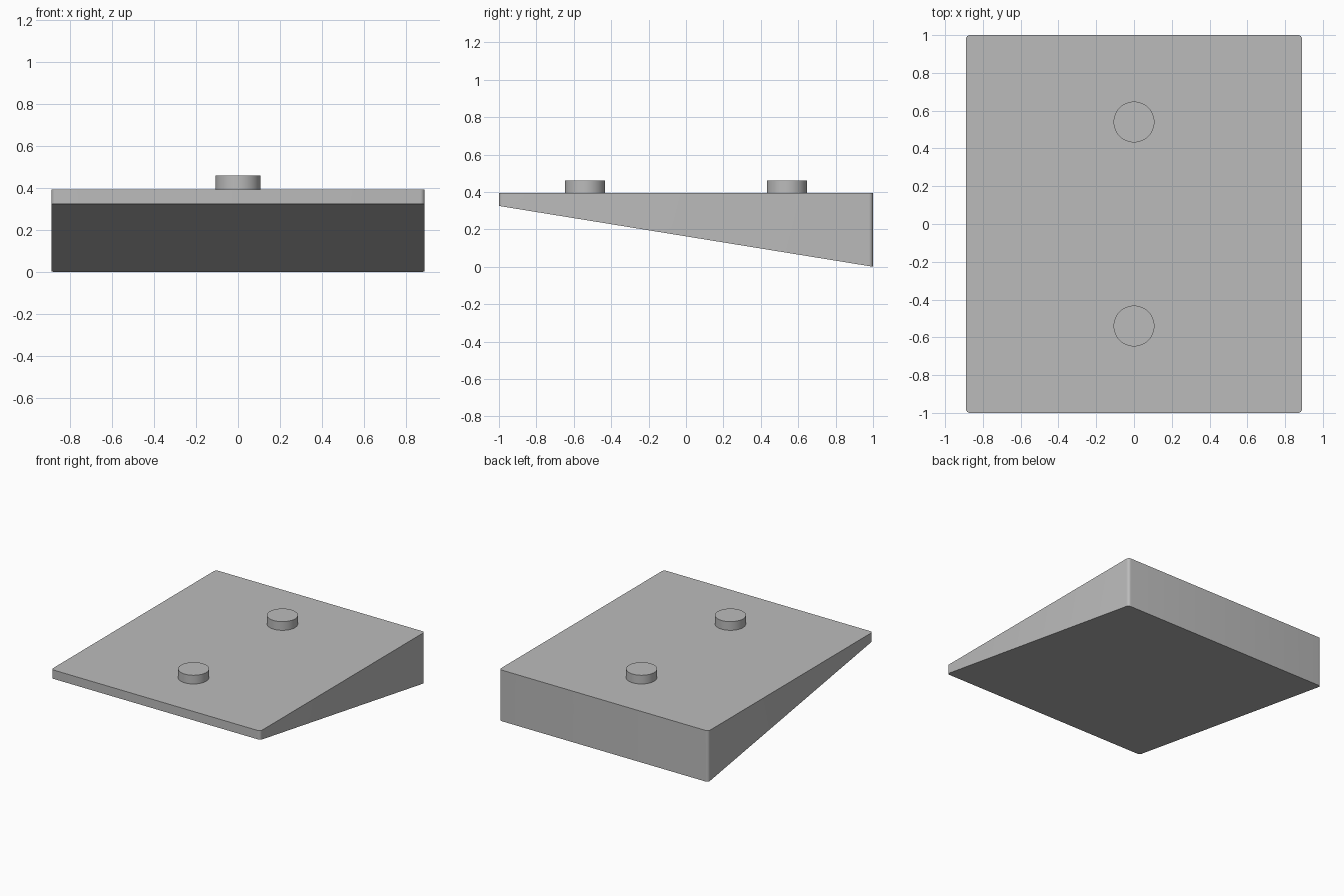
import bpy, bmesh, math

cube = bpy.data.objects.get("Cube")
if cube:
    bpy.data.objects.remove(cube, do_unlink=True)

HALF_X, HALF_Y, TOP, FRONT_Z = 0.89, 1.0, 0.393, 0.325
CORNER = 0.022
PEG_R, PEG_TOP, PEG_Y = 0.108, 0.46, 0.54

grey = bpy.data.materials.new("light_grey")
grey.use_nodes = True
colour = (0.5, 0.5, 0.5, 1)
grey.diffuse_color = colour
grey.node_tree.nodes["Principled BSDF"].inputs["Base Color"].default_value = colour


def finish(obj):
    obj.data.materials.append(grey)
    bpy.ops.object.select_all(action="DESELECT")
    obj.select_set(True)
    bpy.context.view_layer.objects.active = obj
    bpy.ops.object.shade_smooth_by_angle(angle=math.radians(30))


# Wedge body: block with rounded upright edges and a sloping underside
bm = bmesh.new()
bmesh.ops.create_cube(bm, size=2)
for v in bm.verts:
    v.co.x *= HALF_X
    v.co.y *= HALF_Y
upright = [e for e in bm.edges if abs(e.verts[0].co.z - e.verts[1].co.z) > 1]
bmesh.ops.bevel(bm, geom=upright, offset=CORNER, segments=6, profile=0.5, affect="EDGES")
for v in bm.verts:
    slope = FRONT_Z * (HALF_Y - v.co.y) / (2 * HALF_Y)
    v.co.z = TOP if v.co.z > 0 else slope
mesh = bpy.data.meshes.new("wedge_body")
bm.to_mesh(mesh)
bm.free()
body = bpy.data.objects.new("wedge_body", mesh)
bpy.context.collection.objects.link(body)
finish(body)

# Round pegs on the top face
for name, side in (("front_peg", -1), ("back_peg", 1)):
    base = TOP - 0.02
    bpy.ops.mesh.primitive_cylinder_add(
        vertices=64, radius=PEG_R, depth=PEG_TOP - base,
        location=(0, side * PEG_Y, (PEG_TOP + base) / 2))
    peg = bpy.context.object
    peg.name = name
    finish(peg)
